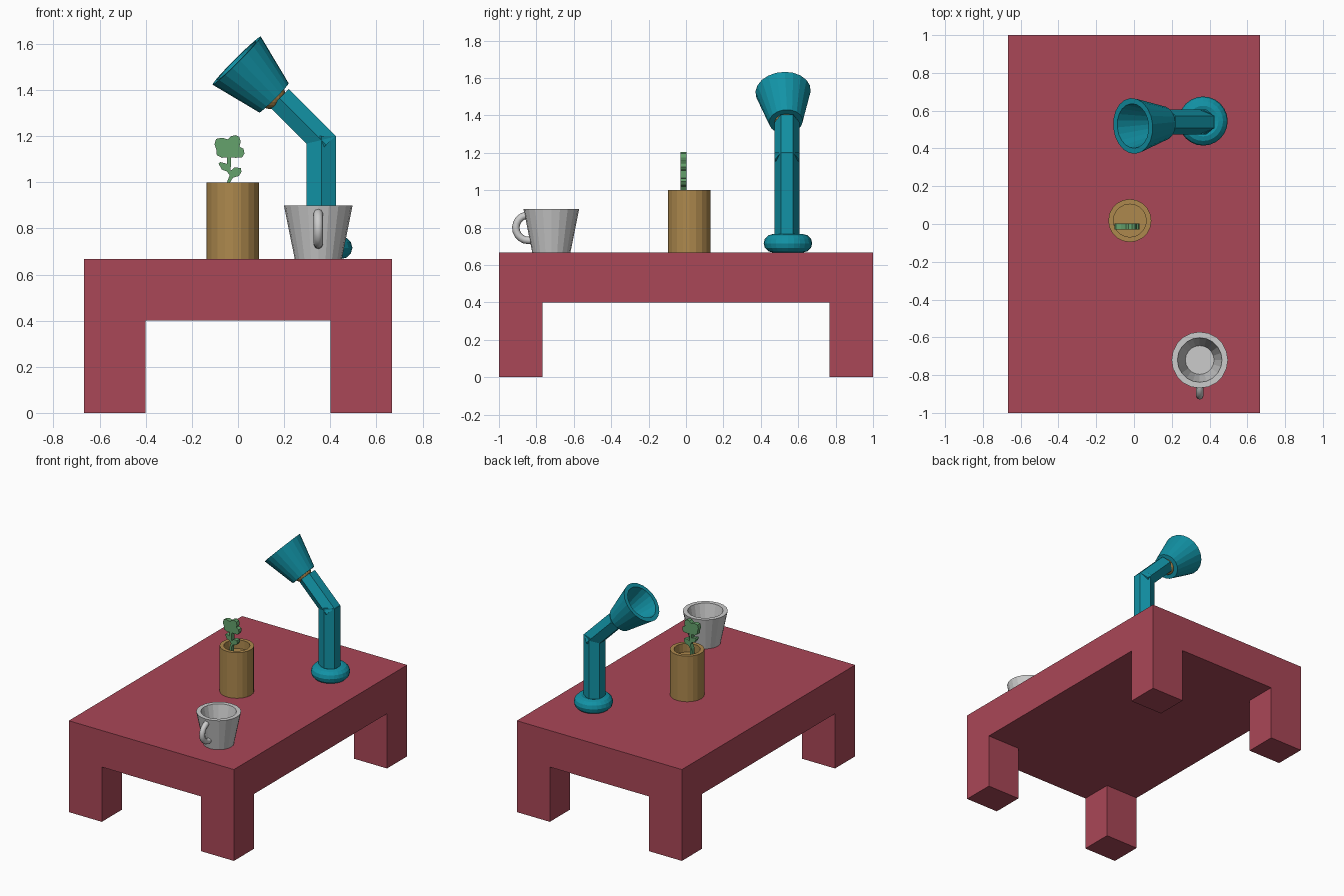
import bpy, bmesh, math
from mathutils import Vector, Matrix

if "Cube" in bpy.data.objects:
    bpy.data.objects.remove(bpy.data.objects["Cube"])


def material(name, rgb):
    m = bpy.data.materials.new(name)
    m.diffuse_color = (*rgb, 1)
    m.use_nodes = True
    m.node_tree.nodes["Principled BSDF"].inputs["Base Color"].default_value = m.diffuse_color
    return m


RED = material("red", (0.40, 0.063, 0.095))
TEAL = material("teal", (0.006, 0.29, 0.38))
TAN = material("tan", (0.42, 0.25, 0.075))
GREEN = material("green", (0.13, 0.36, 0.15))


def finish(name, bm, mat=None, matrix=None):
    bmesh.ops.recalc_face_normals(bm, faces=bm.faces)
    me = bpy.data.meshes.new(name)
    bm.to_mesh(me)
    bm.free()
    ob = bpy.data.objects.new(name, me)
    bpy.context.collection.objects.link(ob)
    if mat:
        me.materials.append(mat)
    if matrix:
        ob.matrix_world = matrix
    return ob


def box(name, lo, hi, mat):
    lo, hi = Vector(lo), Vector(hi)
    bm = bmesh.new()
    bmesh.ops.create_cube(bm, size=1)
    for v in bm.verts:
        v.co = Vector(v.co[i] * (hi[i] - lo[i]) + (lo[i] + hi[i]) / 2 for i in range(3))
    return finish(name, bm, mat)


def lathe(name, profile, sides, mat=None, matrix=None):
    """Revolve (radius, z) points; the two end rings are capped."""
    bm = bmesh.new()
    rings = [[bm.verts.new((r * math.cos(2 * math.pi * i / sides),
                            r * math.sin(2 * math.pi * i / sides), z))
              for i in range(sides)] for r, z in profile]
    for a, b in zip(rings, rings[1:]):
        for i in range(sides):
            j = (i + 1) % sides
            bm.faces.new((a[i], a[j], b[j], b[i]))
    bm.faces.new(rings[0])
    bm.faces.new(rings[-1])
    return finish(name, bm, mat, matrix)


def along(start, end):
    """Matrix placing local z on the line from start to end."""
    d = Vector(end) - Vector(start)
    return Matrix.Translation(start) @ d.to_track_quat('Z', 'Y').to_matrix().to_4x4()


# table
TOP = 0.667
box("table_top", (-0.667, -1, 0.4), (0.667, 1, TOP), RED)
for sx, xn in ((-1, "left"), (1, "right")):
    for sy, yn in ((-1, "front"), (1, "back")):
        xs = sorted((sx * 0.4, sx * 0.667))
        ys = sorted((sy * 0.767, sy * 1.0))
        box(f"{yn}_{xn}_leg", (xs[0], ys[0], 0), (xs[1], ys[1], 0.4), RED)

# plant pot
lathe("plant_pot", [(0.114, 0), (0.114, 0.333), (0.087, 0.333), (0.087, 0.27)],
      20, TAN, Matrix.Translation((-0.022, 0.018, TOP)))

# flat plant cut-out
outline = [(-.102, 1.165), (-.095, 1.188), (-.07, 1.193), (-.043, 1.186), (-.03, 1.2),
           (-.01, 1.204), (.006, 1.196), (.012, 1.175), (.006, 1.155), (.024, 1.145),
           (.028, 1.125), (.018, 1.108), (-.01, 1.106), (-.03, 1.108), (-.032, 1.05),
           (-.015, 1.064), (.012, 1.062), (.015, 1.045), (.004, 1.027), (-.022, 1.02),
           (-.034, 1.0), (-.034, .93), (-.052, .93), (-.048, 1.0), (-.036, 1.03),
           (-.048, 1.047), (-.07, 1.055), (-.084, 1.08), (-.078, 1.088), (-.048, 1.08),
           (-.048, 1.108), (-.07, 1.106), (-.092, 1.118), (-.094, 1.14)]
bm = bmesh.new()
face = bm.faces.new([bm.verts.new((x, -0.029, z)) for x, z in outline])
back = bmesh.ops.extrude_face_region(bm, geom=[face], use_keep_orig=True)
bmesh.ops.translate(bm, vec=(0, 0.032, 0),
                    verts=[g for g in back["geom"] if isinstance(g, bmesh.types.BMVert)])
finish("plant", bm, GREEN)

# mug
lathe("mug", [(0.102, 0), (0.149, 0.233), (0.118, 0.233), (0.076, 0.03)],
      20, None, Matrix.Translation((0.348, -0.72, TOP)))

# mug handle
cu = bpy.data.curves.new("mug_handle", 'CURVE')
cu.dimensions = '3D'
cu.bevel_depth = 0.02
cu.bevel_resolution = 2
cu.use_fill_caps = True
path = [(0.348, -0.842 + 0.068 * math.cos(a), 0.799 + 0.068 * math.sin(a))
        for a in (math.radians(85 + 18.5 * i) for i in range(12))]
sp = cu.splines.new('POLY')
sp.points.add(len(path) - 1)
for p, co in zip(sp.points, path):
    p.co = (*co, 1)
handle = bpy.data.objects.new("mug_handle", cu)
bpy.context.collection.objects.link(handle)
bpy.context.view_layer.objects.active = handle
handle.select_set(True)
bpy.ops.object.convert(target='MESH')

# lamp base
bpy.ops.mesh.primitive_torus_add(major_radius=0.081, minor_radius=0.049, major_segments=24,
                                 minor_segments=12, location=(0.366, 0.545, TOP + 0.049))
base = bpy.context.object
base.name = "lamp_base"
base.data.materials.append(TEAL)

# lamp stem and arm: six-sided bars with corners facing front and back
turn = Matrix.Rotation(math.pi / 2, 4, 'Z')
lathe("lamp_stem", [(0.066, 0), (0.066, 1.2 - TOP)], 6, TEAL,
      Matrix.Translation((0.361, 0.54, TOP)) @ Matrix.Diagonal((1.137, 1, 1, 1)) @ turn)
elbow, tip = Vector((0.383, 0.54, 1.161)), Vector((0.18, 0.54, 1.364))
d = (tip - elbow).normalized()
y = Vector((0, 1, 0))
frame = Matrix((y.cross(d), y, d)).transposed().to_4x4()
lathe("lamp_arm", [(0.066, 0), (0.066, (tip - elbow).length)], 6, TEAL,
      Matrix.Translation(elbow) @ frame @ turn)

# lamp shade and bulb
lathe("lamp_shade", [(0.09, 0), (0.148, 0.229), (0.118, 0.229), (0.07, 0.03)], 20, TEAL,
      along((0.156, 0.534, 1.366), (-0.006, 0.519, 1.528)))
bm = bmesh.new()
bmesh.ops.create_uvsphere(bm, u_segments=20, v_segments=12, radius=0.063)
finish("lamp_bulb", bm, TAN, Matrix.Translation((0.142, 0.532, 1.38)))
